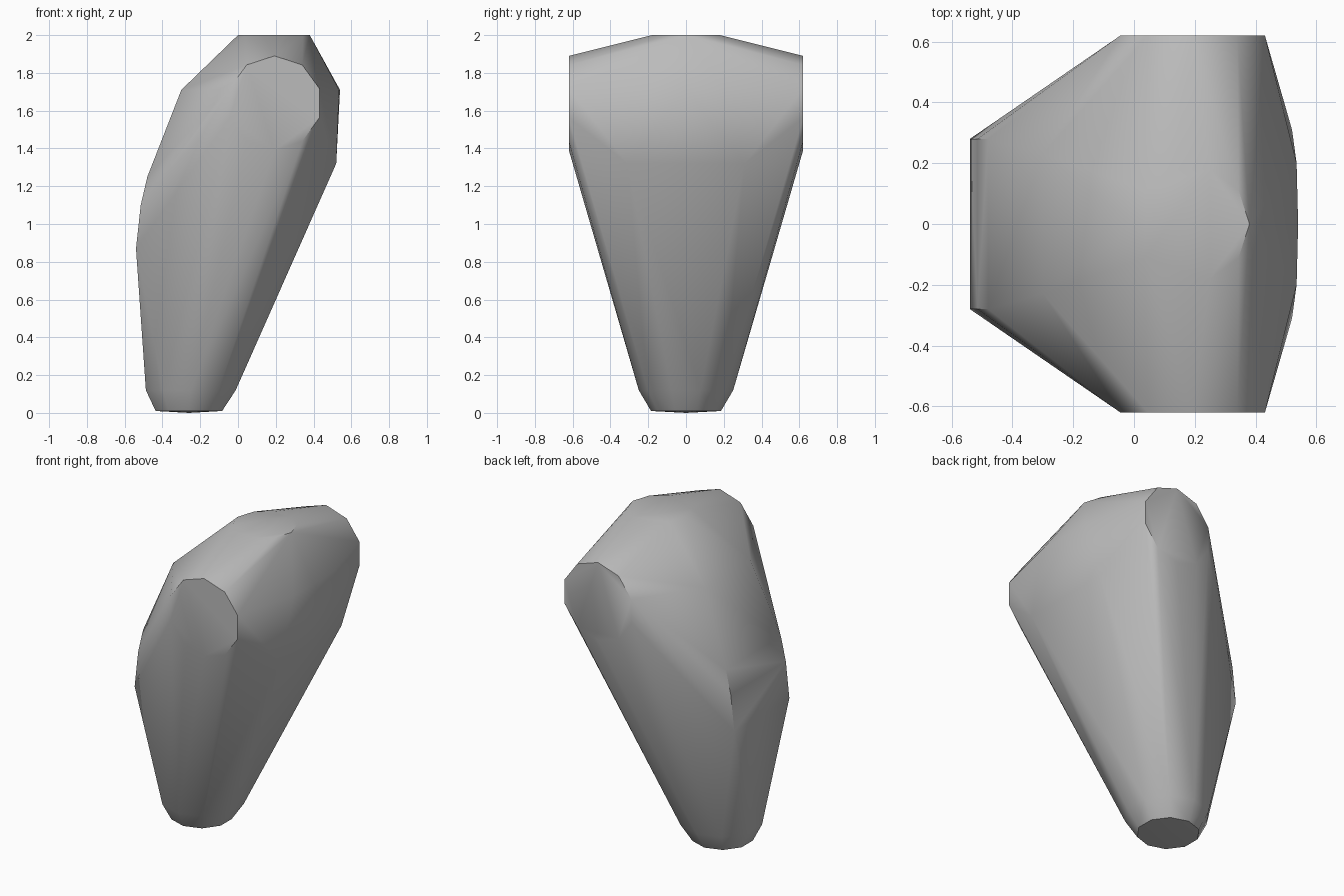
import bpy, bmesh
from math import sin, cos, radians
from mathutils import Vector

cube = bpy.data.objects.get("Cube")
if cube:
    bpy.data.objects.remove(cube, do_unlink=True)

grey = bpy.data.materials.new("mid grey")
grey.use_nodes = True
colour = (0.5, 0.5, 0.5, 1)
grey.diffuse_color = colour
grey.node_tree.nodes["Principled BSDF"].inputs["Base Color"].default_value = colour


def ring(centre, u, v, radius, start=0):
    """Ten-sided ring in the plane of u and v."""
    angles = [radians(start + 36 * i) for i in range(10)]
    return [Vector(centre) + radius * (cos(a) * Vector(u) + sin(a) * Vector(v)) for a in angles]


X, Y, Z = (1, 0, 0), (0, 1, 0), (0, 0, 1)

# Rounded foot and flat crown
points = ring((-0.26, 0, 0.01), X, Y, 0.185, 18)
points += ring((-0.25, 0, 0.12), X, Y, 0.25, 18)
points += ring((0.19, 0, 2), X, Y, 0.19)
points += [Vector((-0.26, 0, 0)), Vector((0.54, 0, 1.71))]

# Side ends, rear panel edges and forward panel edges, mirrored across y
rear_edge = [(-0.54, 0.28, 0.87), (-0.515, 0.28, 1.1), (-0.48, 0.28, 1.25), (-0.3, 0.23, 1.71)]
forward_edge = [(0.52, 0.31, 1.32), (0.535, 0.2, 1.71)]
for side in (-1, 1):
    points += ring((0.193, side * 0.62, 1.64), X, Z, 0.25, 18)
    points += [Vector((x, side * y, z)) for x, y, z in rear_edge + forward_edge]

# Stretch one faceted skin over all the rings
bm = bmesh.new()
for p in points:
    bm.verts.new(p)
bmesh.ops.convex_hull(bm, input=bm.verts)
loose = [v for v in bm.verts if not v.link_faces]
bmesh.ops.delete(bm, geom=loose, context='VERTS')
bmesh.ops.dissolve_limit(bm, angle_limit=radians(0.5), verts=bm.verts, edges=bm.edges)
bmesh.ops.recalc_face_normals(bm, faces=bm.faces)

mesh = bpy.data.meshes.new("faceted_body")
bm.to_mesh(mesh)
bm.free()
mesh.materials.append(grey)
body = bpy.data.objects.new("faceted_body", mesh)
bpy.context.collection.objects.link(body)

# Soft facets with crisp end caps
bpy.ops.object.select_all(action='DESELECT')
body.select_set(True)
bpy.context.view_layer.objects.active = body
bpy.ops.object.shade_smooth_by_angle(angle=radians(40))
